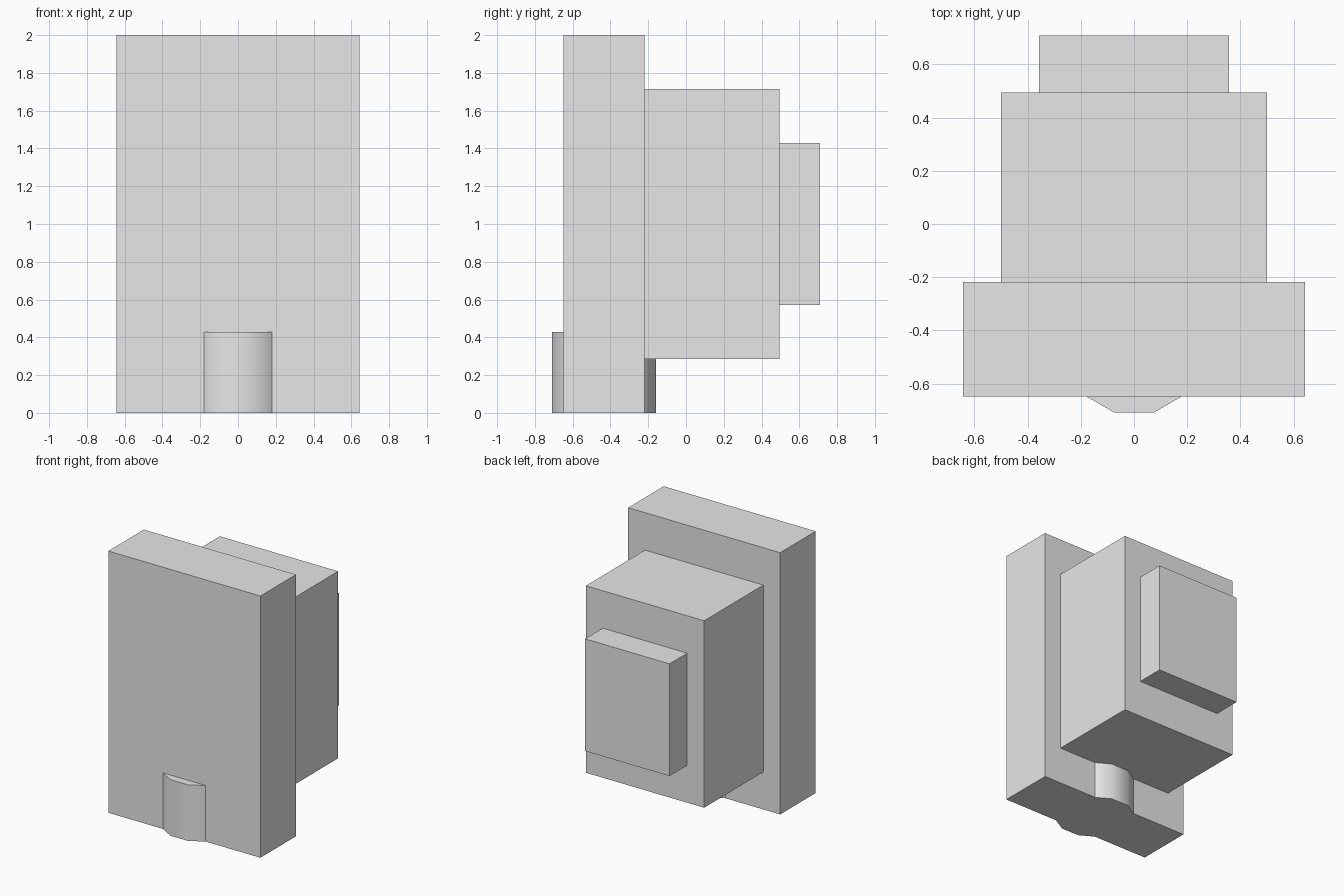
import bpy
import math

cube = bpy.data.objects.get("Cube")
if cube:
    bpy.data.objects.remove(cube, do_unlink=True)

GREY = (0.8, 0.8, 0.8, 1.0)
mat = bpy.data.materials.new("plain_grey")
mat.use_nodes = True
mat.diffuse_color = GREY
mat.node_tree.nodes["Principled BSDF"].inputs["Base Color"].default_value = GREY


def block(name, half_width, y0, y1, z0, z1):
    bpy.ops.mesh.primitive_cube_add(size=1, location=(0, (y0 + y1) / 2, (z0 + z1) / 2))
    ob = bpy.context.object
    ob.name = name
    ob.scale = (2 * half_width, y1 - y0, z1 - z0)
    bpy.ops.object.transform_apply(location=False, rotation=False, scale=True)
    ob.data.materials.append(mat)


# Stepped blocks, front to back
U = 1 / 7
FRONT, PLATE_BACK, BODY_BACK, REAR = -0.648, -0.219, 0.495, 0.709
block("front_plate", 4.5 * U, FRONT, PLATE_BACK, 0, 2)
block("main_body", 3.5 * U, PLATE_BACK, BODY_BACK, 2 * U, 12 * U)
block("rear_panel", 2.5 * U, BODY_BACK, REAR, 4 * U, 10 * U)

# Twelve-sided post through the foot of the plate, a flat side facing front
bpy.ops.mesh.primitive_cylinder_add(
    vertices=12, radius=2 * U, depth=3 * U,
    location=(0, (FRONT + PLATE_BACK) / 2, 1.5 * U),
    rotation=(0, 0, math.radians(15)))
post = bpy.context.object
post.name = "base_post"
post.data.materials.append(mat)
bpy.ops.object.shade_smooth_by_angle(angle=math.radians(40))
